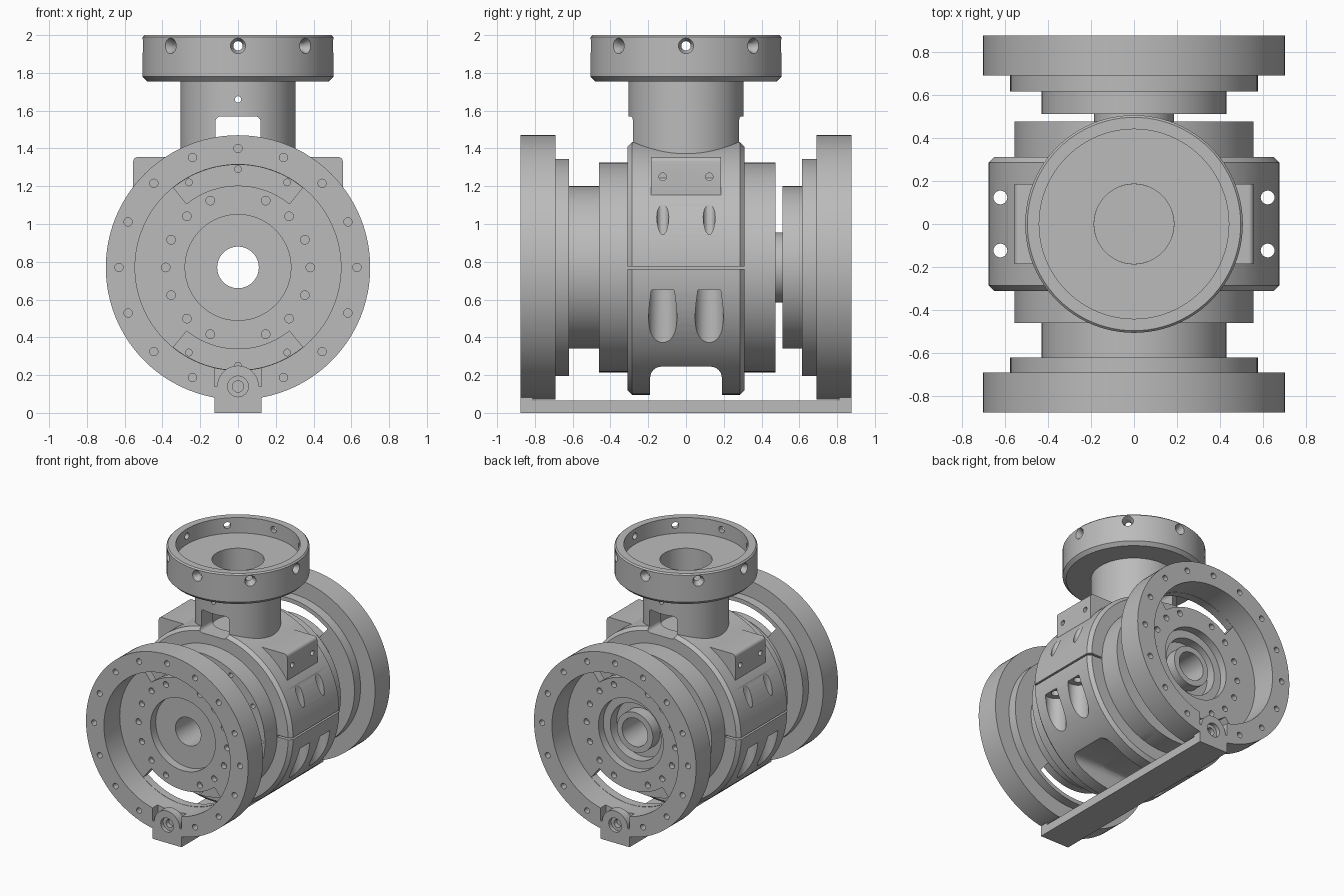
import bpy, bmesh
from math import sin, cos, pi, radians
from mathutils import Vector, Matrix

if "Cube" in bpy.data.objects:
    bpy.data.objects.remove(bpy.data.objects["Cube"], do_unlink=True)

steel = bpy.data.materials.new("machined_grey")
steel.use_nodes = True
GREY = (0.5, 0.5, 0.5, 1)
steel.diffuse_color = GREY
steel.node_tree.nodes["Principled BSDF"].inputs["Base Color"].default_value = GREY

AXIS = 0.77      # height of the horizontal axis
SEG = 96
ENDS = (-1, 1)


def finish(name, bm):
    bmesh.ops.recalc_face_normals(bm, faces=bm.faces[:])
    mesh = bpy.data.meshes.new(name)
    bm.to_mesh(mesh)
    bm.free()
    mesh.materials.append(steel)
    ob = bpy.data.objects.new(name, mesh)
    bpy.context.collection.objects.link(ob)
    return ob


def lathe(name, profile, horizontal=True):
    """Revolve a closed (radius, height) loop around y or z."""
    bm = bmesh.new()
    rings = []
    for i in range(SEG):
        a = 2 * pi * i / SEG
        ring = []
        for r, h in profile:
            p = (r * sin(a), h, AXIS + r * cos(a)) if horizontal else (r * sin(a), r * cos(a), h)
            ring.append(bm.verts.new(p))
        rings.append(ring)
    n = len(profile)
    for i in range(SEG):
        a, b = rings[i], rings[(i + 1) % SEG]
        for j in range(n):
            k = (j + 1) % n
            bm.faces.new((a[j], a[k], b[k], b[j]))
    return finish(name, bm)


def rod(bm, start, end, r1, r2=None, seg=24):
    """Cylinder or cone between two points."""
    start, end = Vector(start), Vector(end)
    d = end - start
    m = Matrix.Translation((start + end) / 2) @ d.to_track_quat('Z', 'Y').to_matrix().to_4x4()
    bmesh.ops.create_cone(bm, cap_ends=True, segments=seg, radius1=r1,
                          radius2=r1 if r2 is None else r2, depth=d.length, matrix=m)


def box(bm, lo, hi, round_axis=None, radius=0.0):
    """Box between corners, with edges along one axis rounded."""
    lo, hi = Vector(lo), Vector(hi)
    m = Matrix.Translation((lo + hi) / 2) @ Matrix.Diagonal((*(hi - lo), 1))
    verts = bmesh.ops.create_cube(bm, size=1, matrix=m)["verts"]
    if round_axis is not None:
        edges = {e for v in verts for e in v.link_edges}
        along = [e for e in edges
                 if abs((e.verts[0].co - e.verts[1].co).normalized()[round_axis]) > 0.9]
        bmesh.ops.bevel(bm, geom=along, offset=radius, segments=6, profile=0.5, affect='EDGES')


def cut(ob, bm):
    """Subtract the cutter shapes from the object."""
    cutter = finish("cutter", bm)
    cutter.hide_render = True
    mod = ob.modifiers.new("cut", 'BOOLEAN')
    mod.operation, mod.solver, mod.object = 'DIFFERENCE', 'EXACT', cutter
    mod.use_self = True
    bpy.context.view_layer.objects.active = ob
    bpy.ops.object.modifier_apply(modifier=mod.name)
    bpy.data.objects.remove(cutter, do_unlink=True)


def polar(r, angle, y):
    return (r * sin(angle), y, AXIS + r * cos(angle))


def wheel_cuts(s):
    """Arc slots, bolt circles and foot notch of an end wheel."""
    bm = bmesh.new()
    for base in (0, pi):
        arc = [base + radians(-39 + 3 * i) for i in range(27)]
        loop = [polar(0.543, a, s * 0.72) for a in arc] + [polar(0.433, a, s * 0.72) for a in reversed(arc)]
        face = bm.faces.new([bm.verts.new(p) for p in loop])
        ext = bmesh.ops.extrude_face_region(bm, geom=[face])["geom"]
        for v in ext:
            if isinstance(v, bmesh.types.BMVert):
                v.co.y -= s * 0.12 if abs(v.co.y) > 0.7 else 0
    for i in range(16):
        a = i * pi / 8
        if i != 8:
            rod(bm, polar(0.63, a, s * 0.9), polar(0.63, a, s * 0.8), 0.022, seg=16)
        if i % 8:
            rod(bm, polar(0.383, a, s * 0.7), polar(0.383, a, s * 0.64), 0.023, seg=16)
    box(bm, (-0.125, min(s * 0.81, s * 0.9), -0.1), (0.125, max(s * 0.81, s * 0.9), 0.26))
    return bm


# End wheels
front = lathe("front_wheel", [
    (0.11, -0.615), (0.28, -0.615), (0.28, -0.68), (0.545, -0.68), (0.545, -0.875),
    (0.70, -0.875), (0.70, -0.69), (0.575, -0.69), (0.575, -0.62), (0.43, -0.62),
    (0.43, -0.455), (0.11, -0.455)])
cut(front, wheel_cuts(-1))
back = lathe("back_wheel", [
    (0.11, 0.63), (0.155, 0.63), (0.155, 0.54), (0.22, 0.54), (0.22, 0.62), (0.28, 0.62),
    (0.28, 0.68), (0.545, 0.68), (0.545, 0.875), (0.70, 0.875), (0.70, 0.69),
    (0.575, 0.69), (0.575, 0.615), (0.43, 0.615), (0.43, 0.51), (0.11, 0.51)])
cut(back, wheel_cuts(1))

# Core body with shaft
core = lathe("core_body", [
    (0.11, -0.46), (0.555, -0.46), (0.555, 0.475), (0.185, 0.475), (0.185, 0.515), (0.11, 0.515)])
bm = bmesh.new()
for i in range(12):
    rod(bm, polar(0.52, i * pi / 6, -0.5), polar(0.52, i * pi / 6, -0.4), 0.018, seg=16)
box(bm, (-0.5, -0.19, -0.1), (0.5, 0.19, 0.245), 0, 0.06)
cut(core, bm)

# Split clamp around the core
clamp = lathe("clamp", [
    (0.55, -0.31), (0.65, -0.31), (0.675, -0.285), (0.675, 0.285), (0.65, 0.31), (0.55, 0.31)])
bm = bmesh.new()
box(bm, (-0.5, -0.19, -0.1), (0.5, 0.19, 0.245), 0, 0.06)
box(bm, (-0.12, -0.4, 1.40), (0.12, 0.4, 1.57), 1, 0.03)
rod(bm, (0, 0, 1.36), (0, 0, 1.6), 0.185, seg=48)
for x in ENDS:
    box(bm, (min(x * 0.56, x * 0.8), -0.4, 0.762), (max(x * 0.56, x * 0.8), 0.4, 0.776))
    for y in (-0.123, 0.123):
        rod(bm, (x * 0.62, y, 0.1), (x * 0.62, y, 0.65), 0.075, seg=32)
        rod(bm, (x * 0.62, y, 0.6), (x * 0.62, y, 1.3), 0.032)
cut(clamp, bm)

# Side mounting pads
for x, side in ((-1, "right"), (1, "left")):
    bm = bmesh.new()
    box(bm, (min(x * 0.3, x * 0.555), -0.185, 1.0), (max(x * 0.3, x * 0.555), 0.185, 1.355), 1, 0.025)
    pad = finish(side + "_pad", bm)
    bm = bmesh.new()
    for y in (-0.123, 0.123):
        rod(bm, (x * 0.6, y, 1.25), (x * 0.48, y, 1.25), 0.02, seg=16)
    cut(pad, bm)

# Neck with window and pin hole
neck = lathe("neck", [(0.185, 1.30), (0.305, 1.30), (0.305, 1.77), (0.185, 1.77)], False)
bm = bmesh.new()
box(bm, (-0.12, -0.4, 1.40), (0.12, 0.4, 1.57), 1, 0.03)
rod(bm, (0, -0.4, 1.66), (0, 0.4, 1.66), 0.017, seg=16)
cut(neck, bm)

# Top collar with countersunk radial holes
collar = lathe("top_collar", [
    (0.185, 1.755), (0.48, 1.755), (0.505, 1.78), (0.505, 1.99), (0.495, 2.0),
    (0.44, 2.0), (0.44, 1.88), (0.185, 1.88)], False)
bm = bmesh.new()
for i in range(8):
    d = Vector((sin(i * pi / 4), cos(i * pi / 4), 0))
    up = Vector((0, 0, 1.943))
    rod(bm, d * 0.40 + up, d * 0.55 + up, 0.025)
    rod(bm, d * 0.465 + up, d * 0.515 + up, 0.022, 0.046)
cut(collar, bm)

# Foot rail with a bored lug at each end
bm = bmesh.new()
box(bm, (-0.125, -0.875, 0), (0.125, 0.875, 0.065))
finish("foot_rail", bm)
for s, end in ((-1, "front"), (1, "back")):
    bm = bmesh.new()
    outline = [(0.11 * cos(pi * i / 24), 0.14 + 0.11 * sin(pi * i / 24)) for i in range(25)]
    outline = [(0.125, 0.0), (0.125, 0.14)] + outline + [(-0.125, 0.14), (-0.125, 0.0)]
    face = bm.faces.new([bm.verts.new((x, s * 0.875, z)) for x, z in outline])
    ext = bmesh.ops.extrude_face_region(bm, geom=[face])["geom"]
    bmesh.ops.translate(bm, vec=(0, -s * 0.065, 0),
                        verts=[v for v in ext if isinstance(v, bmesh.types.BMVert)])
    lug = finish(end + "_lug", bm)
    bm = bmesh.new()
    rod(bm, (0, s * 0.9, 0.14), (0, s * 0.845, 0.14), 0.055)
    rod(bm, (0, s * 0.9, 0.14), (0, s * 0.78, 0.14), 0.03)
    cut(lug, bm)

# Smooth round surfaces, keep machined edges sharp
for ob in bpy.context.collection.objects:
    if ob.type == 'MESH' and steel.name in ob.data.materials:
        bpy.ops.object.select_all(action='DESELECT')
        ob.select_set(True)
        bpy.context.view_layer.objects.active = ob
        bpy.ops.object.shade_smooth_by_angle(angle=radians(30))
